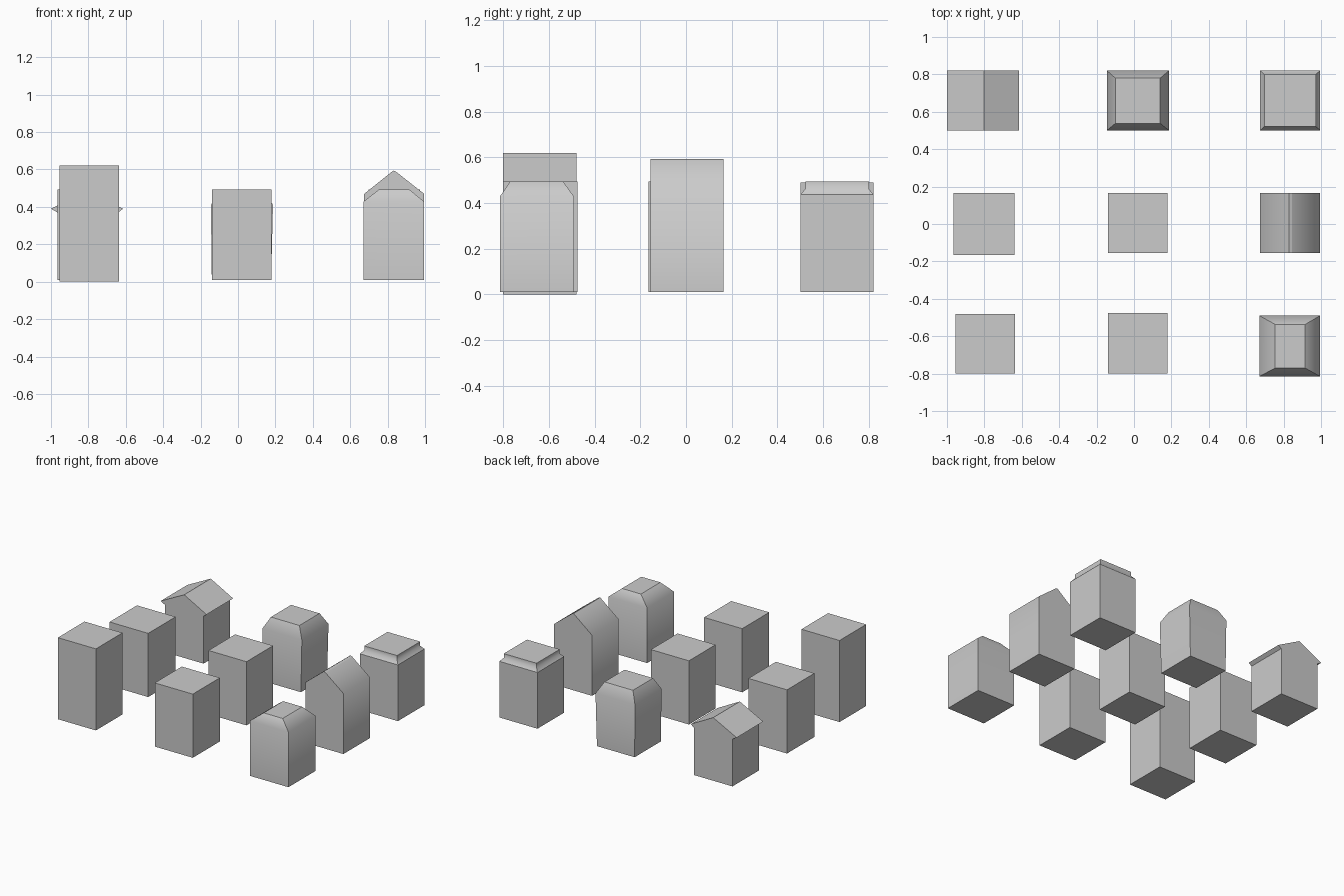
import bpy, bmesh

cube = bpy.data.objects.get("Cube")
if cube:
    bpy.data.objects.remove(cube, do_unlink=True)

# one plain grey for every block
grey = bpy.data.materials.new("plain_grey")
grey.use_nodes = True
grey.diffuse_color = (0.6, 0.6, 0.6, 1)
bsdf = next(n for n in grey.node_tree.nodes if n.type == 'BSDF_PRINCIPLED')
bsdf.inputs["Base Color"].default_value = (0.6, 0.6, 0.6, 1)
bsdf.inputs["Roughness"].default_value = 0.8


def loft(name, rings, soft=()):
    """Skin a stack of equal rings, cap both ends; soft(edge) picks smooth edges."""
    bm = bmesh.new()
    loops = [[bm.verts.new(p) for p in ring] for ring in rings]
    n = len(loops[0])
    for low, high in zip(loops, loops[1:]):
        for i in range(n):
            j = (i + 1) % n
            bm.faces.new((low[i], low[j], high[j], high[i]))
    bm.faces.new(loops[0][::-1])
    bm.faces.new(loops[-1])
    bmesh.ops.recalc_face_normals(bm, faces=bm.faces)
    for face in bm.faces:
        face.smooth = True
    for edge in bm.edges:
        edge.smooth = bool(soft) and soft(edge)
    mesh = bpy.data.meshes.new(name)
    bm.to_mesh(mesh)
    bm.free()
    mesh.materials.append(grey)
    obj = bpy.data.objects.new(name, mesh)
    bpy.context.collection.objects.link(obj)
    return obj


def rect(x0, x1, y0, y1, z):
    return [(x0, y0, z), (x1, y0, z), (x1, y1, z), (x0, y1, z)]


def level_at(z):
    """Rule: horizontal edges at height z are smooth."""
    return lambda e: all(abs(v.co.z - z) < 1e-4 for v in e.verts)


def gable(name, profile, y0, y1, soft=()):
    return loft(name, [[(x, y, z) for x, z in profile] for y in (y0, y1)], soft)


BASE, TOP = 0.01, 0.494

# plain blocks
for name, x0, x1, y0, y1, z0, z1 in (
        ("tall_block", -0.955, -0.635, -0.80, -0.48, 0, 0.62),
        ("front_middle_block", -0.14, 0.18, -0.80, -0.475, BASE, TOP),
        ("right_middle_block", -0.965, -0.64, -0.165, 0.165, BASE, TOP),
        ("centre_block", -0.14, 0.18, -0.155, 0.165, BASE, TOP)):
    loft(name, [rect(x0, x1, y0, y1, z) for z in (z0, z1)])

# block with a steep hipped top
loft("hipped_block", [
    rect(0.67, 0.995, -0.815, -0.49, BASE),
    rect(0.67, 0.995, -0.815, -0.49, 0.428),
    rect(0.755, 0.915, -0.77, -0.537, TOP)], level_at(0.428))

# slightly flared block with a shallow hipped top
loft("flared_block", [
    rect(-0.14, 0.177, 0.503, 0.817, BASE),
    rect(-0.145, 0.187, 0.50, 0.82, 0.41),
    rect(-0.10, 0.14, 0.538, 0.78, TOP)], level_at(0.41))

# block with a stepped cap and sloping ledge
loft("capped_block", [
    rect(0.675, 0.995, 0.50, 0.82, BASE),
    rect(0.675, 0.995, 0.50, 0.82, 0.437),
    rect(0.697, 0.972, 0.522, 0.80, 0.462),
    rect(0.697, 0.972, 0.522, 0.80, TOP)], level_at(0.462))

# tall gabled block with soft eaves and a narrow ridge
gable("gabled_block", [
    (0.675, BASE), (0.995, BASE), (0.995, 0.47),
    (0.845, 0.588), (0.83, 0.594), (0.675, 0.47)],
    -0.155, 0.165, level_at(0.47))

# house with overhanging eaves
gable("house_block", [
    (-0.965, BASE), (-0.64, BASE), (-0.64, 0.37), (-0.615, 0.39),
    (-0.803, TOP - 0.004), (-1.0, 0.39), (-0.965, 0.37)],
    0.50, 0.82)
